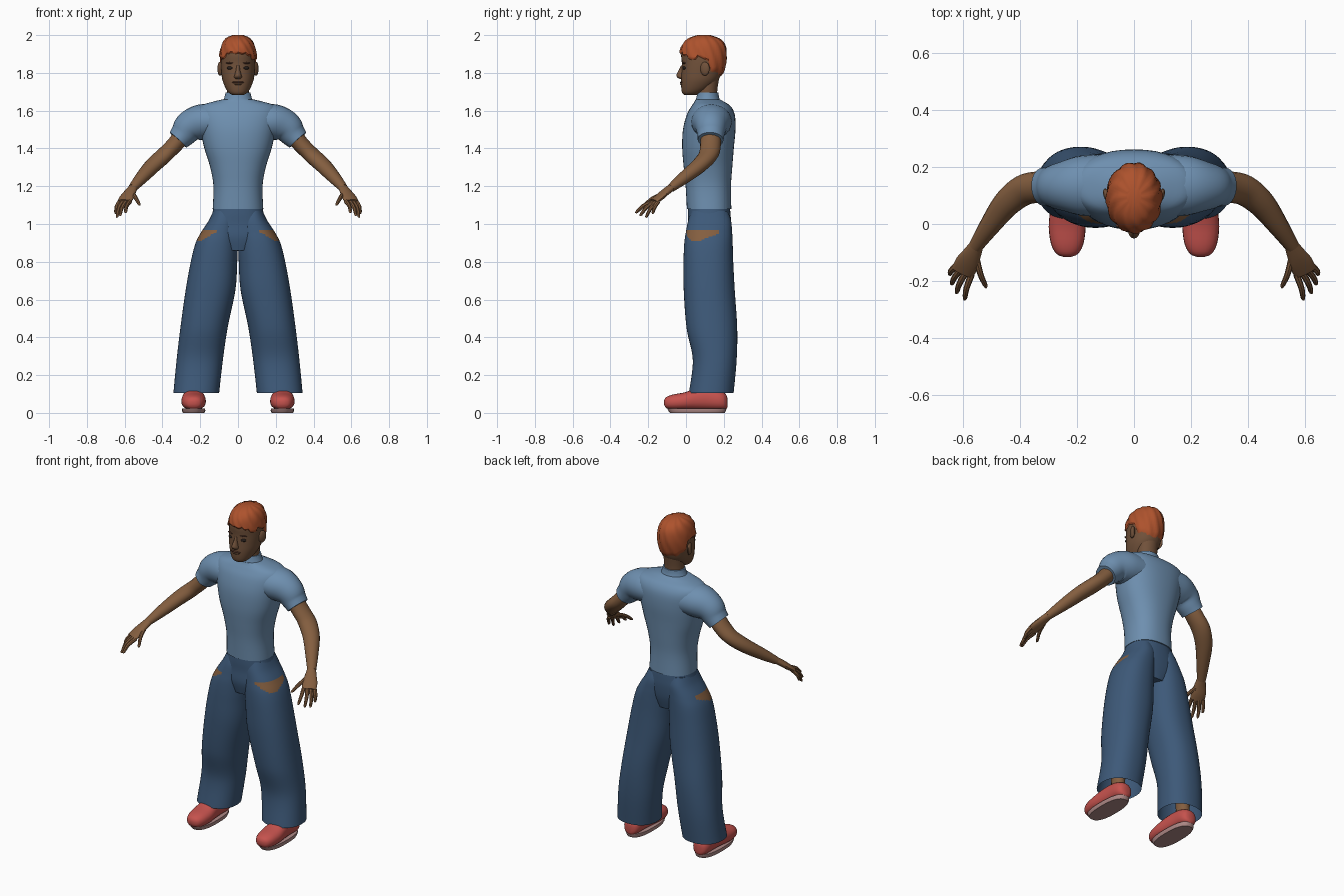
import bpy, bmesh, math, random
from mathutils import Vector, Matrix

if "Cube" in bpy.data.objects:
    bpy.data.objects.remove(bpy.data.objects["Cube"])

random.seed(4)


def material(name, rgb):
    m = bpy.data.materials.new(name)
    m.diffuse_color = (*rgb, 1)
    m.use_nodes = True
    m.node_tree.nodes["Principled BSDF"].inputs["Base Color"].default_value = m.diffuse_color
    return m


SKIN = material("skin", (0.23, 0.112, 0.05))
FACE = material("face_skin", (0.165, 0.083, 0.043))
SHIRT = material("shirt_blue", (0.155, 0.275, 0.43))
DENIM = material("denim_blue", (0.047, 0.1, 0.19))
HAIR = material("hair_orange", (0.42, 0.085, 0.026))
SHOE = material("shoe_red", (0.56, 0.085, 0.075))
SOLE = material("sole_pink_grey", (0.42, 0.25, 0.24))
DARK = material("eye_dark", (0.02, 0.014, 0.012))
LIP = material("lip", (0.1, 0.04, 0.025))


def finish(name, bm, mats, mirror=False, rule=None):
    bmesh.ops.recalc_face_normals(bm, faces=bm.faces)
    if rule:
        for f in bm.faces:
            f.material_index = rule(f.calc_center_median())
    me = bpy.data.meshes.new(name)
    bm.to_mesh(me)
    bm.free()
    for m in mats:
        me.materials.append(m)
    ob = bpy.data.objects.new(name, me)
    bpy.context.collection.objects.link(ob)
    if mirror:
        ob.modifiers.new("mirror", "MIRROR").use_mirror_merge = False
    return ob


def smooth(rows, n):
    """Catmull-Rom interpolation of parameter rows."""
    out = []
    for i in range(len(rows) - 1):
        quad = (rows[max(i - 1, 0)], rows[i], rows[i + 1], rows[min(i + 2, len(rows) - 1)])
        for k in range(n):
            t = k / n
            out.append([0.5 * (2 * b + (c - a) * t + (2 * a - 5 * b + 4 * c - d) * t * t
                               + (3 * b - a - 3 * c + d) * t ** 3) for a, b, c, d in zip(*quad)])
    return out + [list(rows[-1])]


def lerp(table, s):
    for (a, u), (b, v) in zip(table, table[1:]):
        if s <= b:
            return u + (v - u) * max(0, (s - a) / (b - a))
    return table[-1][1]


def oval(sides, e=2):
    """Unit superellipse points."""
    for k in range(sides):
        a = 2 * math.pi * k / sides
        c, s = math.cos(a), math.sin(a)
        yield math.copysign(abs(c) ** (2 / e), c), math.copysign(abs(s) ** (2 / e), s)


def loft(name, rings, mats, cap0=True, cap1=True, **kw):
    bm = bmesh.new()
    vs = [[bm.verts.new(p) for p in r] for r in rings]
    n = len(vs[0])
    for a, b in zip(vs, vs[1:]):
        for k in range(n):
            bm.faces.new((a[k], a[(k + 1) % n], b[(k + 1) % n], b[k]))
    if cap0:
        bm.faces.new(vs[0])
    if cap1:
        bm.faces.new(vs[-1])
    return finish(name, bm, mats, **kw)


def stack(rows, sides=32, e=2.0):
    """Horizontal rings from rows of (z, x0, x1, y0, y1)."""
    return [[((x0 + x1) / 2 + c * (x1 - x0) / 2, (y0 + y1) / 2 + s * (y1 - y0) / 2, z)
             for c, s in oval(sides, e)] for z, x0, x1, y0, y1 in rows]


def centred(rows):
    return [(z, -w, w, y0, y1) for z, w, y0, y1 in rows]


def tube(name, rows, mat, n=5, sides=16, **kw):
    """Limb along rows of (x, y, z, horizontal radius, other radius)."""
    rows = smooth(rows, n)
    pts = [Vector(r[:3]) for r in rows]
    rings = []
    for i, r in enumerate(rows):
        t = pts[min(i + 1, len(pts) - 1)] - pts[max(i - 1, 0)]
        side = t.cross(Vector((0, 0, 1))).normalized()
        up = side.cross(t).normalized()
        rings.append([pts[i] + side * c * r[3] + up * s * r[4] for c, s in oval(sides)])
    return loft(name, rings, [mat], mirror=True, **kw)


def ball(name, loc, size, mat, mirror=False, rot=0):
    bm = bmesh.new()
    bmesh.ops.create_uvsphere(bm, u_segments=16, v_segments=10, radius=1)
    bm.transform(Matrix.Translation(loc) @ Matrix.Rotation(rot, 4, 'Z') @ Matrix.Diagonal((*size, 1)))
    return finish(name, bm, [mat], mirror)


# Shirt body, collar and sleeves
loft("shirt_body", stack(smooth(centred([
    (1.08, .134, .005, .24), (1.2, .13, -.002, .238), (1.3, .147, -.012, .245),
    (1.4, .178, -.02, .253), (1.5, .2, -.016, .262), (1.58, .215, .005, .258),
    (1.625, .2, .03, .235), (1.648, .13, .045, .2), (1.66, .08, .05, .18)]), 4), 40, 2.3), [SHIRT])
loft("collar", stack(smooth(centred([
    (1.64, .085, .045, .185), (1.67, .072, .055, .175), (1.695, .066, .06, .172)]), 3)), [SHIRT])
tube("sleeve", [(.1, .135, 1.54, .11, .09), (.19, .135, 1.54, .105, .094), (.255, .133, 1.515, .085, .085),
                (.29, .132, 1.475, .072, .07), (.317, .13, 1.445, .068, .06)], SHIRT, sides=24)

# Arms, palms and fingers
tube("arm", [(.29, .13, 1.475, .054, .046), (.335, .13, 1.42, .055, .044), (.39, .118, 1.365, .054, .042),
             (.45, .07, 1.31, .048, .04), (.51, -.01, 1.245, .036, .033), (.558, -.08, 1.19, .025, .022)], SKIN)
tube("palm", [(.55, -.068, 1.2, .023, .02), (.572, -.11, 1.168, .034, .019), (.588, -.14, 1.142, .042, .018),
              (.603, -.17, 1.118, .04, .014)], SKIN, n=3)
FINGERS = [("index_finger", (.572, -.178, 1.12), (.597, -.268, 1.06)),
           ("middle_finger", (.592, -.17, 1.118), (.626, -.245, 1.044)),
           ("ring_finger", (.61, -.16, 1.116), (.643, -.213, 1.035)),
           ("little_finger", (.626, -.148, 1.118), (.65, -.178, 1.055)),
           ("thumb", (.555, -.12, 1.16), (.52, -.225, 1.1))]
for name, a, b in FINGERS:
    a, b = Vector(a), Vector(b)
    mid = a.lerp(b, .55) + Vector((.004, 0, .008))
    tube(name, [(*a, .012, .012), (*mid, .0105, .0105), (*a.lerp(b, .9), .008, .008), (*b, .003, .003)],
         SKIN, n=3, sides=8)


# Trousers with torn hip patches showing skin
def torn(p):
    low = .905 + max((.2 - p.x) / .08 * .05, (p.y - .05) / .12 * .042, 0)
    return int(p.x > .115 and p.y < .175 and low < p.z < .97)


loft("trouser_hips", stack(smooth(centred([
    (.86, .09, .02, .215), (.93, .16, .006, .232), (1.0, .155, .01, .238), (1.05, .138, .01, .236),
    (1.09, .129, .012, .232)]), 5), 40, 2.4), [DENIM])
loft("trouser_leg", stack(smooth([
    (.105, .1, .342, .015, .252), (.28, .08, .325, .036, .268), (.45, .055, .305, .003, .271),
    (.65, .014, .277, -.012, .258), (.8, .004, .25, -.013, .25), (.9, 0, .224, -.009, .247),
    (.96, 0, .193, 0, .244), (1.02, .005, .154, .012, .238), (1.07, .02, .13, .03, .22)], 8), 48, 2.25),
    [DENIM, SKIN], cap0=False, mirror=True, rule=torn)

# Ankles and shoes
loft("ankle", stack([(.06, .195, .275, .09, .19), (.14, .2, .27, .1, .185), (.3, .185, .285, .09, .2)], 16),
     [SKIN], mirror=True)
shoe = smooth([(-.116, .012, .045, .065), (-.105, .038, .025, .083), (-.07, .057, .016, .097),
               (-.01, .065, .015, .108), (.05, .06, .015, .126), (.12, .054, .015, .132),
               (.18, .052, .015, .118), (.21, .038, .018, .1), (.219, .014, .03, .08)], 3)
loft("shoe", [[(.235 + c * w, y, (z0 + z1) / 2 + s * (z1 - z0) / 2) for c, s in oval(24, 2.3)]
              for y, w, z0, z1 in shoe], [SHOE], mirror=True)
loft("shoe_sole", stack([(0, .178, .292, -.085, .205), (.012, .173, .297, -.094, .212),
                         (.024, .174, .296, -.1, .214)], 32, 2.5), [SOLE], mirror=True)

# Head and neck
loft("neck", stack(smooth(centred([(1.64, .062, .062, .17), (1.7, .058, .062, .165),
                                   (1.8, .06, .07, .18)]), 4)), [FACE])
skull = smooth(centred([
    (1.682, .028, -.008, .05), (1.694, .048, -.02, .085), (1.72, .066, -.025, .13), (1.76, .082, -.026, .17),
    (1.8, .088, -.024, .188), (1.85, .091, -.022, .202), (1.9, .088, -.025, .207), (1.945, .076, -.01, .197),
    (1.975, .053, .025, .165), (1.99, .015, .075, .115)]), 4)
loft("head", stack(skull, 32, 2.15), [FACE])

# Face details
nose = smooth([(1.768, .014, -.034), (1.777, .021, -.047), (1.79, .018, -.051), (1.815, .011, -.038),
               (1.84, .009, -.026)], 3)
loft("nose", stack([(z, -w, w, y, .0) for z, w, y in nose], 16), [FACE], mirror=False)
ball("ear", (.095, .1, 1.822), (.012, .026, .037), FACE, True, -.35)
ball("eye", (.042, -.009, 1.826), (.018, .008, .009), DARK, True, .25)
ball("eyebrow", (.042, -.01, 1.852), (.023, .007, .0045), LIP, True, .25)
ball("mouth", (0, -.023, 1.75), (.032, .009, .0055), LIP)
ball("lower_lip", (0, -.022, 1.741), (.023, .009, .006), FACE)

# Hair cap with a ragged hairline
HAIRLINE = [(-1, 1.902), (-.75, 1.895), (-.6, 1.868), (-.35, 1.872), (-.15, 1.888), (.2, 1.87),
            (.45, 1.81), (1, 1.787)]
tables = [[(r[0], r[i]) for r in skull] for i in (2, 3, 4)]
columns = []
for k, (c, s) in enumerate(oval(56)):
    base = lerp(HAIRLINE, s) + random.uniform(-.007, .007)
    column = []
    for j in range(15):
        z = base + (1.989 - base) * j / 14
        w, y0, y1 = (lerp(t, z) for t in tables)
        puff = (.003 if j == 0 else .009) + .003 * math.sin(k * 1.35 + j * .6)
        lift = .011 * max(0, (z - 1.9) / .09)
        column.append((c * (w + puff), (y0 + y1) / 2 + s * ((y1 - y0) / 2 + puff), z + lift))
    columns.append(column)
loft("hair", list(zip(*columns)), [HAIR], cap0=False)

# Smooth shading with crisp edges
for ob in bpy.context.scene.objects:
    ob.select_set(True)
    bpy.context.view_layer.objects.active = ob
bpy.ops.object.shade_smooth_by_angle(angle=math.radians(40))
